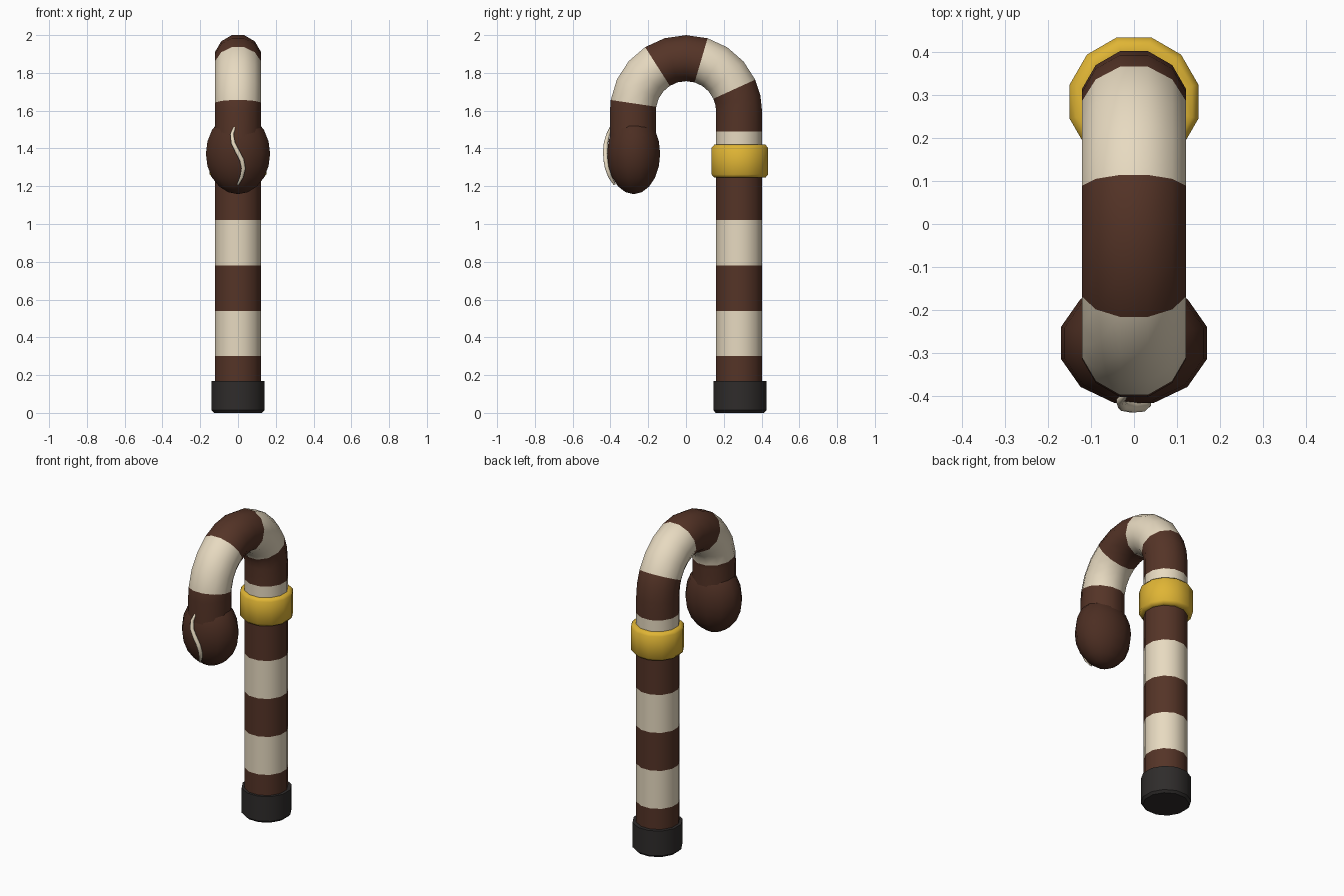
import bpy, bmesh
from math import radians, sin, cos, pi
from mathutils import Vector

if "Cube" in bpy.data.objects:
    bpy.data.objects.remove(bpy.data.objects["Cube"])

SIDES = 12
R_SHAFT, R_BEND = 0.126, 0.281      # tube circumradius, hook radius
Z_BEND = 1.597                      # height of the hook centre
BEAN = Vector((0, -0.277, 1.372))


def material(name, rgb):
    m = bpy.data.materials.new(name)
    m.diffuse_color = (*rgb, 1)
    m.use_nodes = True
    m.node_tree.nodes["Principled BSDF"].inputs["Base Color"].default_value = m.diffuse_color
    return m


brown = material("brown", (0.09, 0.034, 0.02))
cream = material("cream", (0.80, 0.70, 0.53))
gold = material("gold", (0.74, 0.46, 0.035))
rubber = material("rubber", (0.028, 0.025, 0.024))
bean_brown = material("bean_brown", (0.072, 0.027, 0.016))


def finish(name, bm, mats, angle):
    bmesh.ops.recalc_face_normals(bm, faces=bm.faces)
    mesh = bpy.data.meshes.new(name)
    bm.to_mesh(mesh)
    bm.free()
    for m in mats:
        mesh.materials.append(m)
    ob = bpy.data.objects.new(name, mesh)
    bpy.context.collection.objects.link(ob)
    bpy.ops.object.select_all(action='DESELECT')
    ob.select_set(True)
    bpy.context.view_layer.objects.active = ob
    bpy.ops.object.shade_smooth_by_angle(angle=radians(angle))
    return ob


def ring(bm, centre, u, v, n=SIDES):
    """Polygon ring with flat sides facing the axes."""
    return [bm.verts.new(centre + u * cos(a) + v * sin(a))
            for a in (2 * pi * (i + 0.5) / n for i in range(n))]


def bridge(bm, a, b, mat=0):
    n = len(a)
    for i in range(n):
        bm.faces.new((a[i], a[(i + 1) % n], b[(i + 1) % n], b[i])).material_index = mat


def lathe(name, y, profile, mat, angle, closed=False):
    """Revolve (radius, z) points about a vertical axis at y."""
    bm = bmesh.new()
    rings = [ring(bm, Vector((0, y, z)), Vector((r, 0, 0)), Vector((0, r, 0)))
             for r, z in profile]
    for a, b in zip(rings, rings[1:]):
        bridge(bm, a, b)
    if closed:
        bridge(bm, rings[-1], rings[0])
    else:
        bm.faces.new(rings[0])
        bm.faces.new(rings[-1])
    return finish(name, bm, [mat], angle)


# Striped cane: straight shaft, hook, short drop into the bean
stations = [(R_BEND, z, 0) for z in (0.05, 0.30, 0.54, 0.78, 1.02, 1.255, 1.49, Z_BEND)]
stripes = [0, 1, 0, 1, 0, 1, 0]
angles = [12.25] + [24.5 + 49 * i / 3 for i in range(10)] + [180]
for deg in angles:
    t = radians(deg)
    stations.append((R_BEND * cos(t), Z_BEND + R_BEND * sin(t), t))
stations.append((-R_BEND, 1.42, pi))
stripes += [0, 0] + [1] * 3 + [0] * 3 + [1] * 3 + [0, 0]

bm = bmesh.new()
rings = [ring(bm, Vector((0, y, z)), Vector((R_SHAFT, 0, 0)),
              Vector((0, cos(t), sin(t))) * R_SHAFT) for y, z, t in stations]
for a, b, s in zip(rings, rings[1:], stripes):
    bridge(bm, a, b, s)
bm.faces.new(rings[0])
bm.faces.new(rings[-1])
finish("striped_cane", bm, [brown, cream], 40)

# Rubber foot
lathe("rubber_foot", 0.285, [(0.132, 0), (0.145, 0.014), (0.145, 0.17), (0.128, 0.17)],
      rubber, 40)

# Gold collar
lathe("gold_collar", 0.285,
      [(0.122, 1.245), (0.140, 1.245), (0.155, 1.262), (0.155, 1.403),
       (0.140, 1.42), (0.122, 1.42)], gold, 50, closed=True)

# Bean at the hook end
bm = bmesh.new()
bmesh.ops.create_uvsphere(bm, u_segments=SIDES, v_segments=10, radius=1)
for v in bm.verts:
    x, y, z = v.co
    c, s = cos(pi / SIDES), sin(pi / SIDES)
    v.co = BEAN + Vector(((x * c - y * s) * 0.176, (x * s + y * c) * 0.145, z * 0.214))
finish("bean", bm, [bean_brown], 60)

# S-shaped crease on the bean front
path = [Vector(p) for p in (
    (-0.018, -0.396, 1.515), (-0.032, -0.412, 1.475), (-0.026, -0.424, 1.43),
    (-0.004, -0.427, 1.385), (0.020, -0.425, 1.34), (0.029, -0.418, 1.295),
    (0.020, -0.402, 1.25), (0.0, -0.378, 1.21))]
radii = [0.006, 0.010, 0.012, 0.013, 0.013, 0.012, 0.010, 0.006]
bm = bmesh.new()
rings = []
for i, (p, r) in enumerate(zip(path, radii)):
    d = (path[min(i + 1, len(path) - 1)] - path[max(i - 1, 0)]).normalized()
    u = d.cross(Vector((0, 1, 0))).normalized()
    rings.append(ring(bm, p, u * r, u.cross(d) * r, 8))
for a, b in zip(rings, rings[1:]):
    bridge(bm, a, b)
bm.faces.new(rings[0])
bm.faces.new(rings[-1])
finish("bean_crease", bm, [cream], 60)
